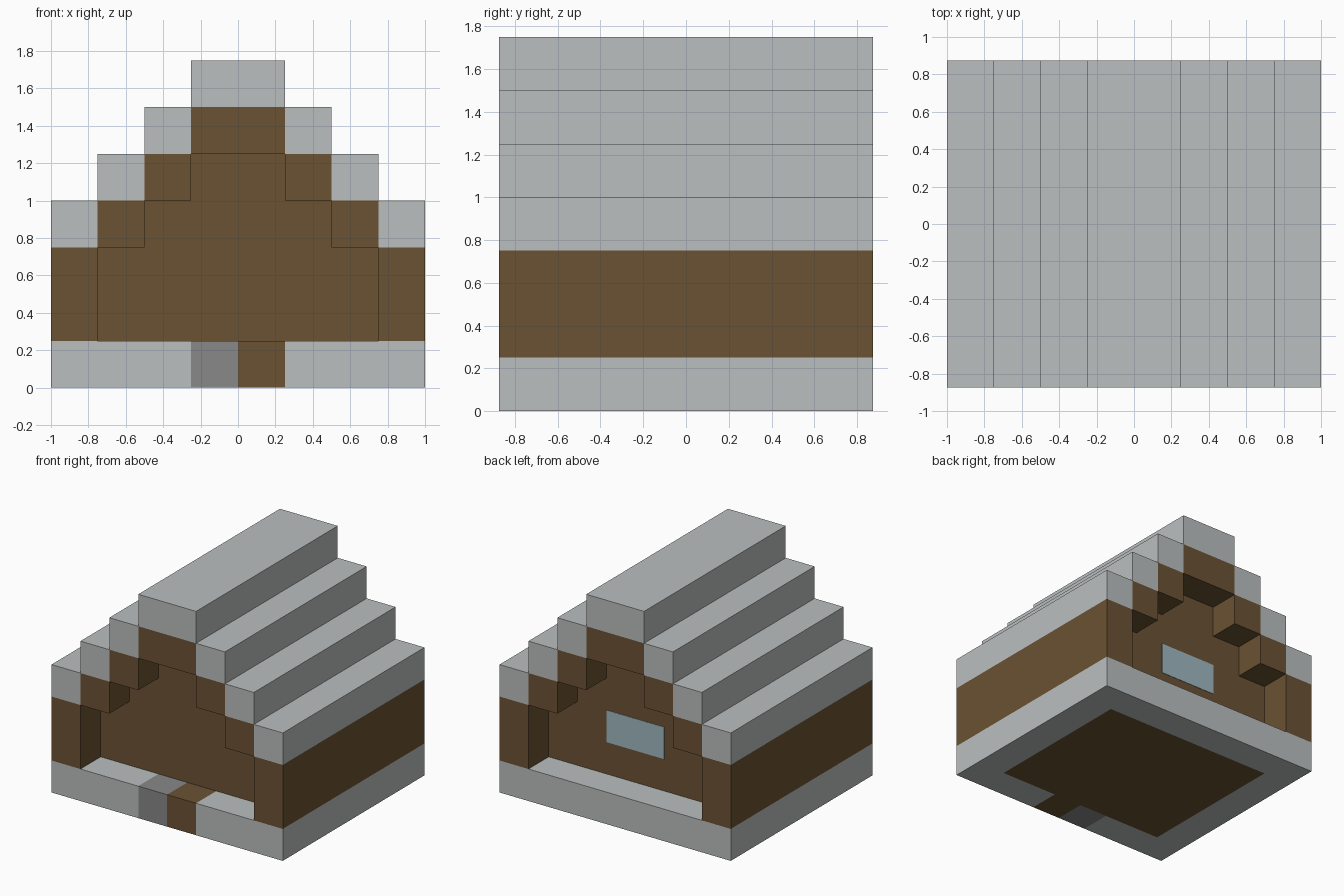
import bpy
import bmesh

default_cube = bpy.data.objects.get("Cube")
if default_cube:
    bpy.data.objects.remove(default_cube, do_unlink=True)

U = 0.25              # one building block
HX, HY = 4 * U, 3.5 * U   # half width, half depth
WALL_Y = HY - U       # recessed gable wall plane


def material(name, *srgb):
    linear = [((c / 255 + 0.055) / 1.055) ** 2.4 for c in srgb]
    mat = bpy.data.materials.new(name)
    mat.use_nodes = True
    mat.diffuse_color = (*linear, 1)
    mat.node_tree.nodes["Principled BSDF"].inputs["Base Color"].default_value = (*linear, 1)
    return mat


STONE = material("pale stone", 187, 191, 191)
TIMBER = material("brown timber", 107, 82, 51)
SLATE = material("grey slab", 136, 136, 136)
GLASS = material("blue glass", 159, 184, 193)


def prism(name, profile, y0, y1, mat):
    """Extrude an x-z profile from y0 to y1."""
    bm = bmesh.new()
    face = bm.faces.new([bm.verts.new((x, y0, z)) for x, z in profile])
    result = bmesh.ops.extrude_face_region(bm, geom=[face])
    verts = [v for v in result["geom"] if isinstance(v, bmesh.types.BMVert)]
    bmesh.ops.translate(bm, verts=verts, vec=(0, y1 - y0, 0))
    bmesh.ops.recalc_face_normals(bm, faces=bm.faces)
    mesh = bpy.data.meshes.new(name)
    bm.to_mesh(mesh)
    bm.free()
    mesh.materials.append(mat)
    obj = bpy.data.objects.new(name, mesh)
    bpy.context.collection.objects.link(obj)
    return obj


def box(name, x0, x1, y0, y1, z0, z1, mat):
    return prism(name, [(x0, z0), (x1, z0), (x1, z1), (x0, z1)], y0, y1, mat)


# Foundation ring with a two-part doorstep in the front edge
box("foundation_back", -HX, HX, WALL_Y, HY, 0, U, STONE)
for side, s in (("right", -1), ("left", 1)):
    outer, inner = s * HX, s * (HX - U)
    box(f"foundation_{side}", min(outer, inner), max(outer, inner),
        -WALL_Y, WALL_Y, 0, U, STONE)
    box(f"foundation_front_{side}", min(outer, s * U), max(outer, s * U),
        -HY, -WALL_Y, 0, U, STONE)
box("doorstep_slab", -U, 0, -HY, -WALL_Y, 0, U, SLATE)
box("doorstep_timber", 0, U, -HY, -WALL_Y, 0, U, TIMBER)
box("floor", -HX + U, HX - U, -WALL_Y, WALL_Y, 0, U, TIMBER)

# Recessed house body with stepped gables
half = [(3 * U, U), (3 * U, 3 * U), (2 * U, 3 * U), (2 * U, 4 * U),
        (U, 4 * U), (U, 5 * U)]
prism("gable_body", half + [(-x, z) for x, z in reversed(half)],
      -WALL_Y, WALL_Y, TIMBER)

# Side walls, roof beams and roof steps, full depth on both sides
for side, s in (("right", -1), ("left", 1)):
    for step in range(3):
        x0, x1 = sorted((s * (3 - step) * U, s * (4 - step) * U))
        top = (3 + step) * U
        bottom = U if step == 0 else top - U
        part = "side_wall" if step == 0 else f"roof_beam_{step}"
        box(f"{part}_{side}", x0, x1, -HY, HY, bottom, top, TIMBER)
        box(f"roof_step_{step + 1}_{side}", x0, x1, -HY, HY, top, top + U, STONE)

# Ridge
box("ridge_beam", -U, U, -HY, HY, 5 * U, 6 * U, TIMBER)
box("roof_ridge", -U, U, -HY, HY, 6 * U, 7 * U, STONE)

# Back window
box("back_window", -U, U, WALL_Y - 0.003, WALL_Y + 0.003, 2 * U, 3 * U, GLASS)
